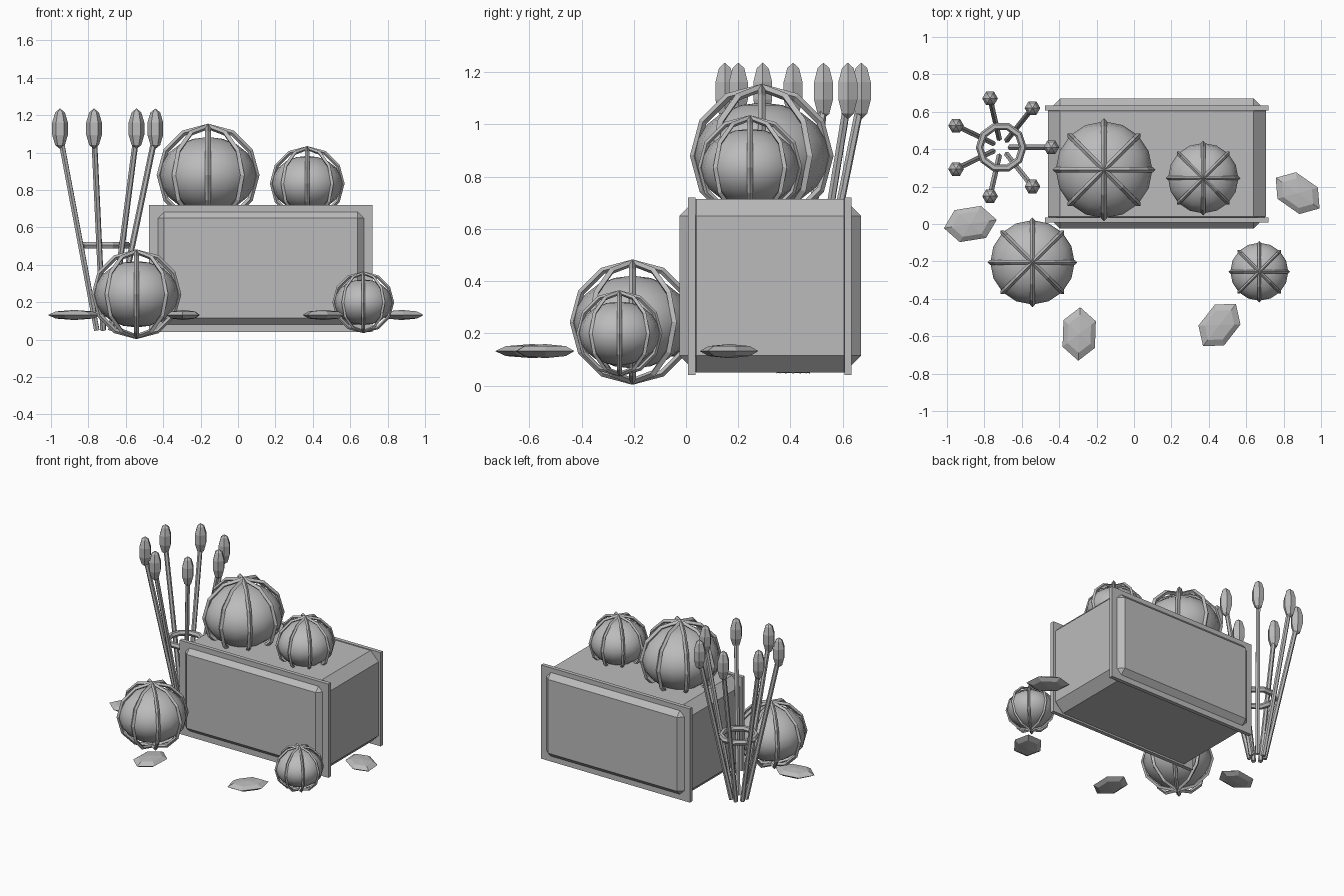
import bpy
from math import radians, pi, sin, cos
from mathutils import Vector

if "Cube" in bpy.data.objects:
    bpy.data.objects.remove(bpy.data.objects["Cube"], do_unlink=True)

grey = bpy.data.materials.new("plain_grey")
grey.use_nodes = True
grey.diffuse_color = (0.5, 0.5, 0.5, 1)
grey.node_tree.nodes["Principled BSDF"].inputs["Base Color"].default_value = (0.5, 0.5, 0.5, 1)


def finish(name, scale=None, smooth=False):
    ob = bpy.context.object
    ob.name = name
    ob.data.materials.append(grey)
    if scale:
        ob.scale = scale
    if smooth:
        bpy.ops.object.shade_smooth()
    return ob


def box(name, center, size):
    bpy.ops.mesh.primitive_cube_add(size=1, location=center)
    ob = finish(name, size)
    bpy.ops.object.transform_apply(location=False, rotation=False, scale=True)
    return ob


def ball(name, center, scale, segments, rings, turn=0, smooth=False):
    bpy.ops.mesh.primitive_uv_sphere_add(segments=segments, ring_count=rings, radius=1,
                                         location=center, rotation=(0, 0, turn))
    return finish(name, scale, smooth)


# Bale: chamfered block with a flat frame near each long face
bale = box("bale_body", (0.1225, 0.3225, 0.3825), (1.165, 0.695, 0.665))
bevel = bale.modifiers.new("chamfer", "BEVEL")
bevel.width = 0.065
bevel.segments = 1
for name, y in (("front_band", 0.022), ("back_band", 0.62)):
    box(name, (0.1225, y, 0.38), (1.195, 0.028, 0.68))


# Pumpkins: squashed ball inside upright ribs
def pumpkin(name, center, radius):
    ball(name + "_flesh", center, (radius * 0.94, radius * 0.94, radius * 0.74), 16, 10, smooth=True)
    thick = radius * 0.055
    for i in range(4):
        bpy.ops.mesh.primitive_torus_add(major_segments=12, minor_segments=4,
                                         major_radius=radius - thick, minor_radius=thick,
                                         location=center, rotation=(pi / 2, 0, i * pi / 4))
        finish(f"{name}_rib_{i + 1}")


pumpkin("large_top_pumpkin", (-0.16, 0.29, 0.88), 0.275)
pumpkin("small_top_pumpkin", (0.37, 0.245, 0.835), 0.2)
pumpkin("right_ground_pumpkin", (-0.543, -0.205, 0.243), 0.24)
pumpkin("left_ground_pumpkin", (0.67, -0.255, 0.2), 0.165)

# Sheaf of reeds spreading upward, with a tie ring
cx, cy = -0.71, 0.41
for i in range(7):
    a = i * 2 * pi / 7
    out = Vector((cos(a), sin(a), 0))
    low = Vector((cx, cy, 0.05)) + out * 0.05
    high = Vector((cx, cy, 1.08)) + out * 0.265
    axis = high - low
    bpy.ops.mesh.primitive_cylinder_add(vertices=6, radius=0.016, depth=axis.length,
                                        location=(low + high) / 2)
    stalk = finish(f"reed_stalk_{i + 1}")
    stalk.rotation_euler = axis.to_track_quat("Z", "Y").to_euler()
    head = Vector((cx, cy, 1.128)) + out * 0.268
    ball(f"reed_head_{i + 1}", head, (0.044, 0.044, 0.108), 6, 5, radians(30))
bpy.ops.mesh.primitive_torus_add(major_segments=10, minor_segments=6, major_radius=0.116,
                                 minor_radius=0.02, location=(cx, cy, 0.505))
finish("tie_ring")

# Fallen leaves: thin six-sided lenses
for i, (x, y, turn) in enumerate(((-0.875, 0, 9), (-0.293, -0.588, 88),
                                  (0.457, -0.54, 52), (0.875, 0.165, -35))):
    ball(f"leaf_{i + 1}", (x, y, 0.132), (0.1, 0.143, 0.027), 6, 4, radians(turn - 90))
